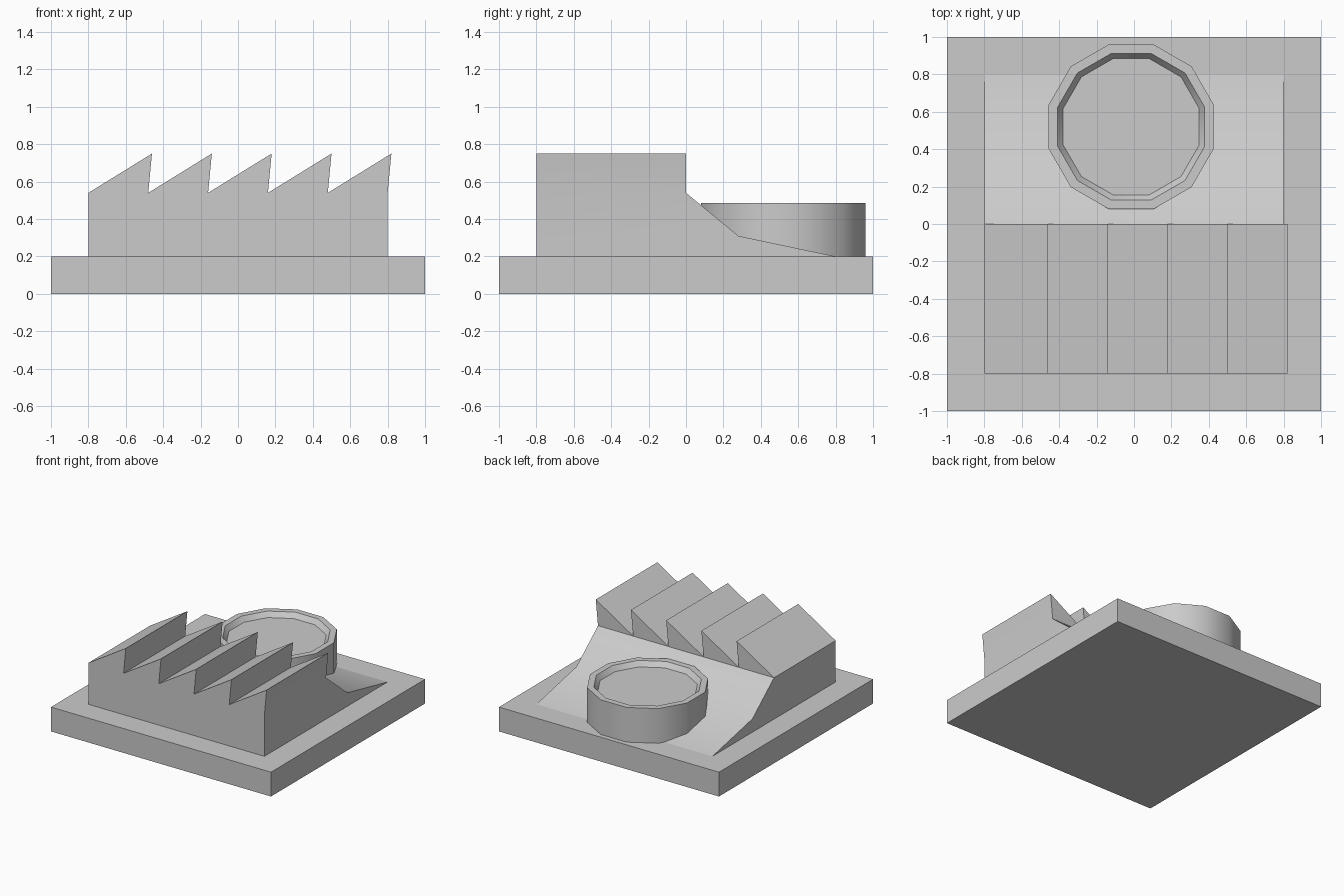
import bpy, bmesh, math
from mathutils import Matrix

if "Cube" in bpy.data.objects:
    bpy.data.objects.remove(bpy.data.objects["Cube"])


def finish(name, bm, angle):
    bmesh.ops.recalc_face_normals(bm, faces=bm.faces[:])
    mesh = bpy.data.meshes.new(name)
    bm.to_mesh(mesh)
    bm.free()
    ob = bpy.data.objects.new(name, mesh)
    bpy.context.collection.objects.link(ob)
    bpy.ops.object.select_all(action='DESELECT')
    ob.select_set(True)
    bpy.context.view_layer.objects.active = ob
    if angle:
        bpy.ops.object.shade_smooth_by_angle(angle=math.radians(angle))
    return ob


# Ground slab
bm = bmesh.new()
bmesh.ops.create_cube(bm, size=1, matrix=Matrix.Translation((0, 0, 0.1)) @ Matrix.Diagonal((2, 2, 0.2, 1)))
finish("ground_slab", bm, 0)

# Factory hall: sawtooth roof in front, sloped ramp running down behind it
TEETH, PITCH, HALF = 5, 0.32, 0.8
BASE, EAVES, PEAK = 0.2, 0.54, 0.75
bm = bmesh.new()


def saw_line(y):
    pts = []
    for i in range(TEETH):
        x = -HALF + i * PITCH
        pts += [(x, y, EAVES), (x + PITCH + 0.02, y, PEAK)]
    pts.append((HALF, y, EAVES))
    return [bm.verts.new(p) for p in pts]


def cross_pair(y, z):
    return [bm.verts.new((s * HALF, y, z)) for s in (-1, 1)]


front, back = saw_line(-0.8), saw_line(0)
foot = cross_pair(-0.8, BASE)
bend = cross_pair(0.28, 0.31)
toe = cross_pair(0.8, BASE)

bm.faces.new(front + foot[::-1])                        # front wall
for i in range(len(front) - 1):                         # roof planes
    bm.faces.new((front[i], front[i + 1], back[i + 1], back[i]))
for i in range(0, 2 * TEETH, 2):                        # back gables
    bm.faces.new(back[i:i + 3])
bm.faces.new(back[::2] + bend[::-1])                    # upper ramp
bm.faces.new((bend[0], bend[1], toe[1], toe[0]))        # lower ramp
for s, end in ((0, 0), (1, -1)):                        # side walls
    bm.faces.new((foot[s], front[end], back[end], bend[s], toe[s]))
bm.faces.new((foot[0], foot[1], toe[1], toe[0]))        # underside
finish("factory_hall", bm, 32)

# Round tank with a raised rim and recessed lid
bm = bmesh.new()
apothem, top = 0.441, 0.485
radius = apothem / math.cos(math.pi / 12)
bmesh.ops.create_cone(
    bm, cap_ends=True, segments=12, radius1=radius, radius2=radius, depth=top - BASE,
    matrix=Matrix.Translation((-0.015, 0.52, (top + BASE) / 2)) @ Matrix.Rotation(math.radians(15), 4, 'Z'))
bm.normal_update()
lid = [f for f in bm.faces if f.normal.z > 0.9]
bmesh.ops.inset_region(bm, faces=lid, thickness=0.05)
bmesh.ops.inset_region(bm, faces=lid, thickness=0.03, depth=-0.04)
finish("tank", bm, 35)
